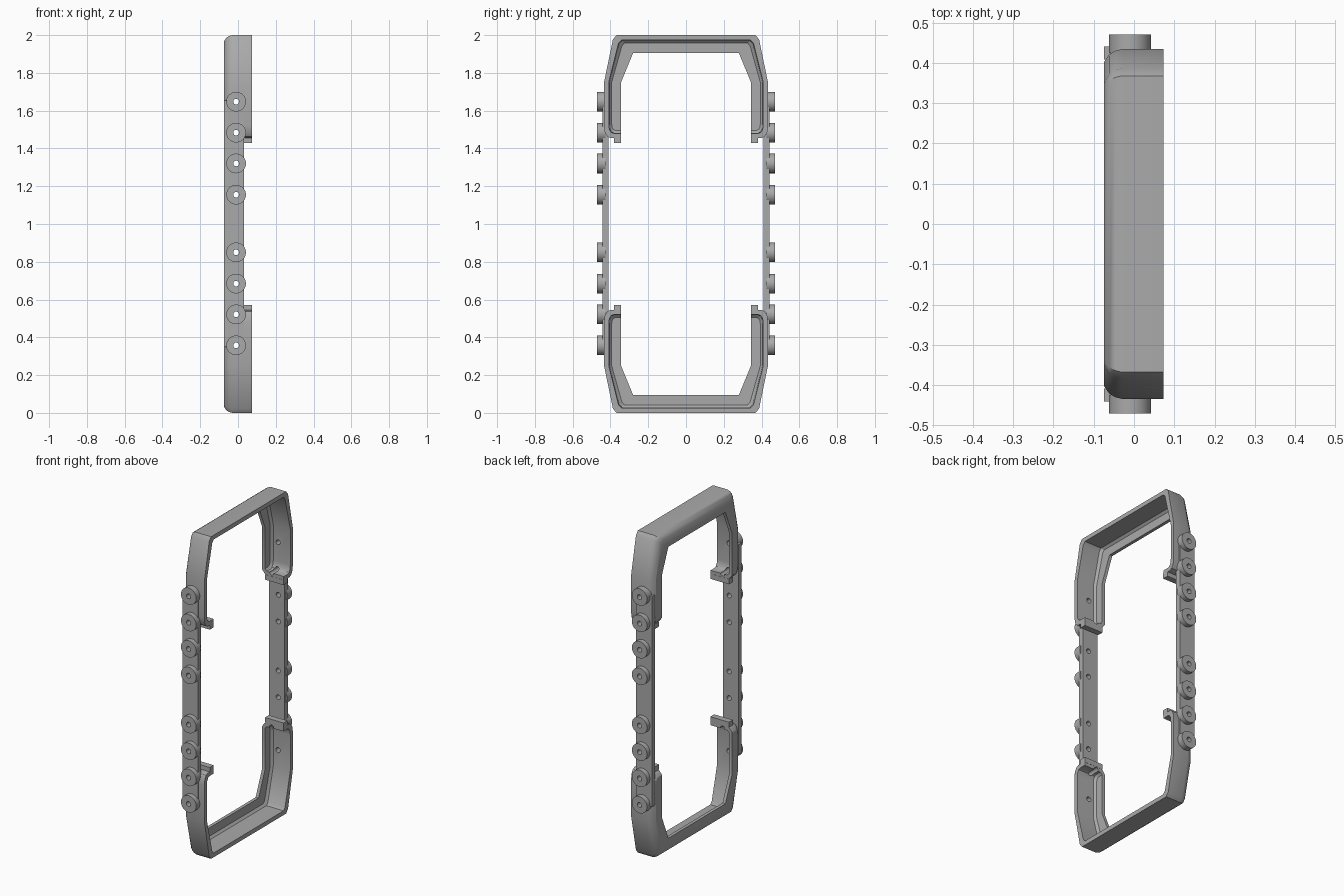
import bpy, bmesh, math
from mathutils import Matrix, Vector

old = bpy.data.objects.get("Cube")
if old:
    bpy.data.objects.remove(old)

grey = bpy.data.materials.new("mid_grey")
grey.use_nodes = True
COLOR = (0.4, 0.4, 0.4, 1)
grey.diffuse_color = COLOR
grey.node_tree.nodes["Principled BSDF"].inputs["Base Color"].default_value = COLOR

BUTTON_Z = [1.0025 + s * d for s in (-1, 1) for d in (0.1525, 0.318, 0.481, 0.645)]
BUTTON_X = -0.01


def finish(name, bm):
    bmesh.ops.recalc_face_normals(bm, faces=bm.faces)
    mesh = bpy.data.meshes.new(name)
    bm.to_mesh(mesh)
    bm.free()
    mesh.materials.append(grey)
    obj = bpy.data.objects.new(name, mesh)
    bpy.context.collection.objects.link(obj)
    return obj


def box(bm, lo, hi):
    lo, hi = Vector(lo), Vector(hi)
    m = Matrix.Translation((lo + hi) / 2) @ Matrix.Diagonal((*(hi - lo), 1))
    bmesh.ops.create_cube(bm, size=1, matrix=m)


def rod(bm, z, radius, y0, y1, sides):
    m = Matrix.Translation((BUTTON_X, (y0 + y1) / 2, z)) @ Matrix.Rotation(math.pi / 2, 4, "X")
    bmesh.ops.create_cone(bm, cap_ends=True, segments=sides, radius1=radius,
                          radius2=radius, depth=abs(y1 - y0), matrix=m)


# Bumper: L-shaped section swept along stations of (outer point, inner point)
SECTION = [(0, 0.073), (0, -0.03), (0.05, -0.048), (0.15, -0.062), (0.36, -0.075),
           (1, -0.075), (1, -0.055), (0.45, -0.055), (0.31, -0.042), (0.28, 0.073)]
FOOT = (0.344, 1.545)
HALF = [((0.344, 1.455), FOOT), ((0.4, 1.455), FOOT), ((0.417, 1.463), FOOT),
        ((0.43, 1.485), FOOT), ((0.434, 1.52), FOOT),
        ((0.434, 1.75), (0.344, 1.75)),
        ((0.387, 1.977), (0.28, 1.905)), ((0.368, 2.0), (0.276, 1.905))]


def bumper(name, flip):
    bm = bmesh.new()
    path = HALF + [((-o[0], o[1]), (-i[0], i[1])) for o, i in reversed(HALF)]
    rings = []
    for o, i in path:
        ring = []
        for t, x in SECTION:
            p = Vector(o).lerp(Vector(i), t)
            ring.append(bm.verts.new((x, p.x, 2 - p.y if flip else p.y)))
        rings.append(ring)
    n = len(SECTION)
    for a, b in zip(rings, rings[1:]):
        for k in range(n):
            bm.faces.new((a[k], a[(k + 1) % n], b[(k + 1) % n], b[k]))
    bm.faces.new(rings[0])
    bm.faces.new(rings[-1])
    bmesh.ops.remove_doubles(bm, verts=bm.verts, dist=0.0002)
    return finish(name, bm)


def tab(name, side, flip):
    bm = bmesh.new()
    z0, z1 = (0.54, 0.572) if flip else (1.428, 1.46)
    ys = sorted((side * 0.343, side * 0.381))
    box(bm, (-0.055, ys[0], z0), (0.073, ys[1], z1))
    return finish(name, bm)


def rail(name, side):
    bm = bmesh.new()
    ys = sorted((side * 0.409, side * 0.441))
    box(bm, (-0.074, ys[0], 0.35), (0.033, ys[1], 1.655))
    return finish(name, bm)


def buttons(name, side):
    bm = bmesh.new()
    for z in BUTTON_Z:
        rod(bm, z, 0.052, side * 0.425, side * 0.471, 40)
    return finish(name, bm)


# Drill the screw holes straight through both sides
bm = bmesh.new()
for z in BUTTON_Z:
    rod(bm, z, 0.015, -0.6, 0.6, 20)
drill = finish("drill", bm)
drill.hide_render = True

parts = [bumper("upper_bumper", False), bumper("lower_bumper", True)]
for side, word in ((-1, "front"), (1, "back")):
    parts += [rail(word + "_rail", side), buttons(word + "_buttons", side)]
    tab(word + "_upper_tab", side, False)
    tab(word + "_lower_tab", side, True)

for obj in parts:
    mod = obj.modifiers.new("holes", "BOOLEAN")
    mod.object = drill
    mod.operation = "DIFFERENCE"
    mod.solver = "EXACT"
    deps = bpy.context.evaluated_depsgraph_get()
    mesh = bpy.data.meshes.new_from_object(obj.evaluated_get(deps))
    obj.modifiers.clear()
    obj.data = mesh
bpy.data.objects.remove(drill)

# Smooth the rounded surfaces, keep hard edges crisp
bpy.ops.object.select_all(action="DESELECT")
for obj in parts:
    obj.select_set(True)
bpy.context.view_layer.objects.active = parts[0]
bpy.ops.object.shade_smooth_by_angle(angle=math.radians(30))
